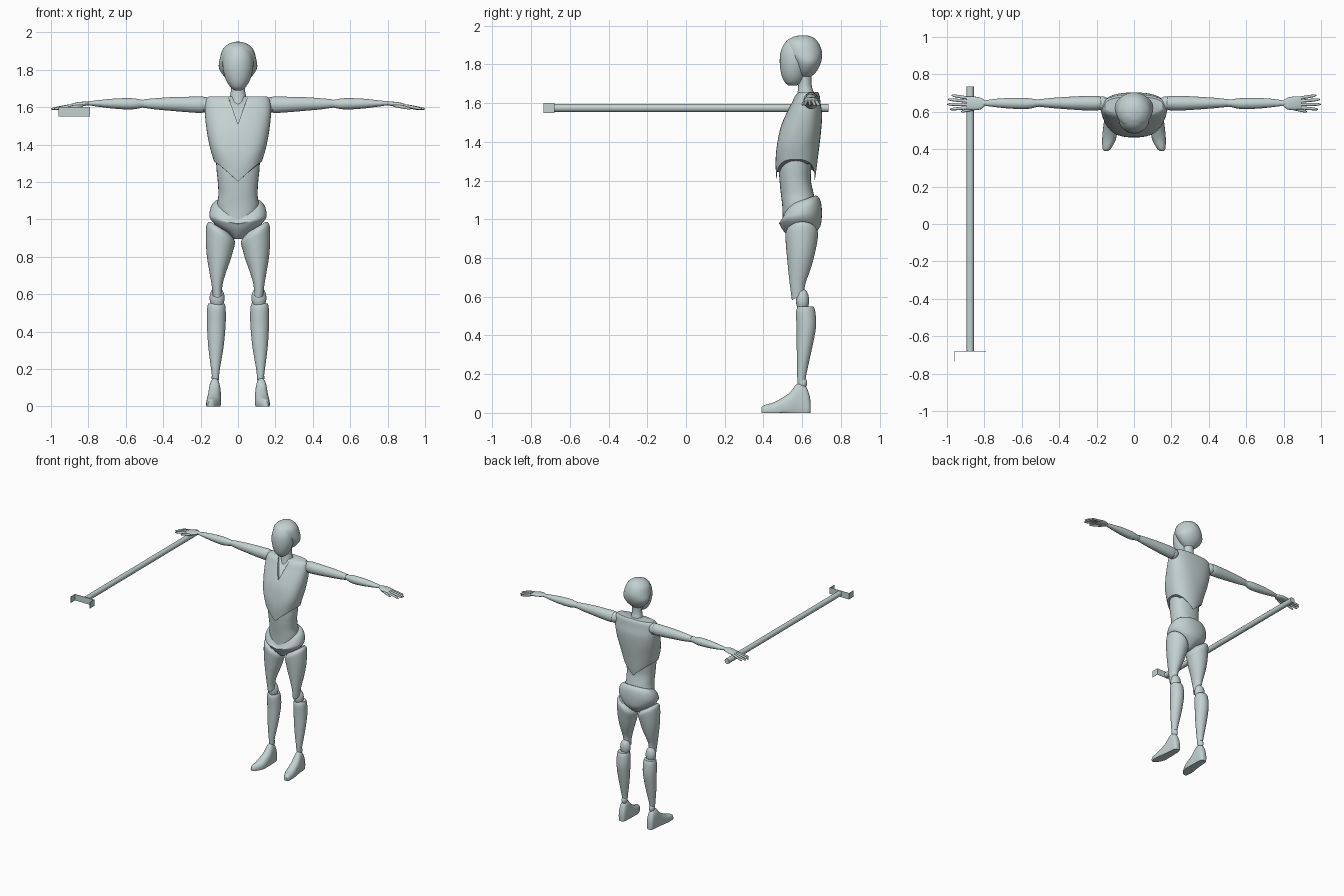
import bpy, bmesh, math
from mathutils import Vector

old = bpy.data.objects.get("Cube")
if old:
    bpy.data.objects.remove(old, do_unlink=True)

grey = bpy.data.materials.new("pale grey green")
grey.use_nodes = True
colour = (0.55, 0.64, 0.64, 1)
grey.diffuse_color = colour
grey.node_tree.nodes["Principled BSDF"].inputs["Base Color"].default_value = colour


def finish(name, bm, angle=40):
    bmesh.ops.recalc_face_normals(bm, faces=bm.faces)
    mesh = bpy.data.meshes.new(name)
    bm.to_mesh(mesh)
    bm.free()
    mesh.materials.append(grey)
    obj = bpy.data.objects.new(name, mesh)
    bpy.context.collection.objects.link(obj)
    bpy.ops.object.select_all(action='DESELECT')
    obj.select_set(True)
    bpy.context.view_layer.objects.active = obj
    bpy.ops.object.shade_smooth_by_angle(angle=math.radians(angle))
    return obj


def resample(keys, steps=4):
    """Smooth curve through the key sections."""
    out = []
    for i in range(len(keys) - 1):
        p0, p1 = keys[max(i - 1, 0)], keys[i]
        p2, p3 = keys[i + 1], keys[min(i + 2, len(keys) - 1)]
        for k in range(steps):
            t = k / steps
            out.append([b + 0.5 * t * (c - a + t * (2 * a - 5 * b + 4 * c - d + t * (3 * (b - c) + d - a)))
                        for a, b, c, d in zip(p0, p1, p2, p3)])
    return out + [list(keys[-1])]


def loft(name, axis, keys, sides=32, power=2, warp=None, flip=1):
    """Keys are (position, low, high, low, high) across the two other axes."""
    bm = bmesh.new()
    rings = []
    for s, a0, a1, b0, b1 in resample(keys):
        ring = []
        for k in range(sides):
            ang = math.tau * k / sides
            c, d = math.cos(ang), math.sin(ang)
            a = (a0 + a1) / 2 + (a1 - a0) / 2 * math.copysign(abs(c) ** (2 / power), c)
            b = (b0 + b1) / 2 + (b1 - b0) / 2 * math.copysign(abs(d) ** (2 / power), d)
            p = Vector({'x': (s, a, b), 'y': (a, s, b), 'z': (a, b, s)}[axis])
            if warp:
                p = warp(p)
            p.x *= flip
            ring.append(bm.verts.new(p))
        rings.append(ring)
    for lo, hi in zip(rings, rings[1:]):
        for k in range(sides):
            n = (k + 1) % sides
            bm.faces.new((lo[k], lo[n], hi[n], hi[k]))
    bm.faces.new(rings[0])
    bm.faces.new(rings[-1])
    return finish(name, bm)


def sym(keys):
    """Sections centred on x from (z, half width, back, front)."""
    return [(z, -w, w, y0, y1) for z, w, y0, y1 in keys]


def ball(name, centre, radii):
    bm = bmesh.new()
    bmesh.ops.create_uvsphere(bm, u_segments=20, v_segments=12, radius=1)
    bmesh.ops.scale(bm, vec=radii, verts=bm.verts)
    bmesh.ops.translate(bm, vec=centre, verts=bm.verts)
    return finish(name, bm)


def box(name, lo, hi):
    bm = bmesh.new()
    bmesh.ops.create_cube(bm, size=1)
    for v in bm.verts:
        v.co = [l + (c + 0.5) * (h - l) for c, l, h in zip(v.co, lo, hi)]
    return finish(name, bm)


def fade(value, start, end):
    t = min(max((value - start) / (end - start), 0), 1)
    return t * t * (3 - 2 * t)


# Head and neck
loft("face", 'z', sym([(1.69, .018, .53, .57), (1.71, .043, .508, .6), (1.75, .066, .492, .62),
                       (1.81, .081, .484, .64), (1.87, .079, .49, .65), (1.92, .058, .518, .64),
                       (1.945, .02, .56, .62)]))
loft("skull", 'z', sym([(1.735, .035, .585, .645), (1.765, .074, .57, .675), (1.81, .102, .55, .697),
                        (1.86, .097, .515, .703), (1.91, .081, .515, .685), (1.94, .047, .55, .655),
                        (1.95, .01, .59, .62)]))
loft("neck", 'z', sym([(1.58, .06, .56, .67), (1.65, .045, .575, .66), (1.7, .037, .58, .648),
                       (1.78, .04, .58, .65)]))


# Chest shell with a pointed lower edge front and back
def chest_edge(p):
    point = max(1 - abs(p.x) / .13, 0) ** 1.2
    p.z -= .11 * point * (1 - fade(p.z, 1.3, 1.5))
    return p


chest = loft("chest", 'z', sym([(1.31, .128, .468, .665), (1.38, .149, .463, .68), (1.46, .165, .482, .697),
                                (1.54, .175, .515, .703), (1.6, .177, .545, .695), (1.64, .17, .565, .69),
                                (1.658, .155, .585, .68)]), sides=48, power=2.5, warp=chest_edge)

# Neckline notch cut into the chest
bm = bmesh.new()
front = [bm.verts.new(c) for c in ((-.06, .4, 1.68), (.06, .4, 1.68), (0, .4, 1.51))]
rear = [bm.verts.new(c) for c in ((-.06, .6, 1.68), (.06, .6, 1.68), (0, .515, 1.51))]
bm.faces.new(front)
bm.faces.new(rear)
for i in range(3):
    j = (i + 1) % 3
    bm.faces.new((front[i], front[j], rear[j], rear[i]))
cutter = finish("neckline_cutter", bm)
cutter.hide_render = True
cut = chest.modifiers.new("neckline", 'BOOLEAN')
cut.operation, cut.object, cut.solver = 'DIFFERENCE', cutter, 'EXACT'
bpy.context.view_layer.objects.active = chest
bpy.ops.object.modifier_apply(modifier=cut.name)
bpy.data.objects.remove(cutter, do_unlink=True)

loft("abdomen", 'z', sym([(1.0, .1, .5, .67), (1.07, .112, .497, .672), (1.13, .105, .49, .66),
                          (1.2, .108, .483, .645), (1.27, .115, .48, .648), (1.36, .12, .49, .655)]), power=2.3)


# Pelvis, higher at the back and dipping at the front
def pelvis_edge(p):
    w = fade(p.z, .96, 1.08)
    dip = max(1 - abs(p.x) / .12, 0) * fade(.6 - p.y, 0, .08)
    p.z += w * (.35 * (p.y - .59) - .05 * dip)
    return p


loft("pelvis", 'z', sym([(.895, .022, .545, .625), (.925, .055, .515, .665), (.965, .115, .488, .694),
                         (1.01, .151, .48, .702), (1.05, .15, .488, .698), (1.08, .135, .5, .685),
                         (1.095, .115, .51, .67)]), sides=40, power=2.2, warp=pelvis_edge)


# Limb ends cut at a slant
def thigh_ends(p):
    p.z += .6 * (p.x - .095) * fade(p.z, .82, .95)
    p.z += .55 * (p.y - .58) * (1 - fade(p.z, .6, .75))
    return p


def foot_sole(p):
    p.z = max(p.z, 0)
    return p


for side, f in (("left", 1), ("right", -1)):
    # Legs
    loft(side + "_thigh", 'z', [(.6, .085, .135, .547, .61), (.65, .083, .141, .54, .616),
                                (.72, .063, .153, .53, .637), (.8, .035, .166, .522, .66),
                                (.88, .018, .172, .515, .677), (.93, .018, .168, .515, .682),
                                (.955, .035, .15, .535, .665)], warp=thigh_ends, flip=f)
    ball(side + "_knee", (f * .112, .602, .58), (.04, .034, .06))
    loft(side + "_shin", 'z', [(.15, .102, .138, .577, .615), (.2, .097, .144, .574, .622),
                               (.32, .077, .159, .572, .648), (.44, .066, .166, .571, .671),
                               (.52, .066, .165, .568, .668), (.55, .072, .16, .578, .658)], flip=f)
    ball(side + "_ankle", (f * .121, .602, .155), (.02, .024, .03))
    loft(side + "_foot", 'y', [(.39, .14, .16, -.01, .028), (.405, .122, .168, -.02, .04),
                               (.46, .095, .17, -.025, .058), (.53, .09, .163, -.03, .1),
                               (.575, .092, .157, -.04, .15), (.615, .094, .153, -.04, .14),
                               (.635, .1, .148, -.03, .1), (.643, .11, .138, -.01, .06)],
         power=2.3, warp=foot_sole, flip=f)
    # Arms
    ball(side + "_shoulder", (f * .172, .645, 1.612), (.04, .038, .042))
    loft(side + "_upper_arm", 'x', [(.172, .625, .665, 1.6, 1.645), (.185, .609, .683, 1.571, 1.656),
                                    (.25, .607, .685, 1.572, 1.656), (.35, .613, .68, 1.58, 1.654),
                                    (.44, .62, .674, 1.588, 1.648), (.505, .627, .667, 1.597, 1.642)], flip=f)
    ball(side + "_elbow", (f * .513, .646, 1.619), (.022, .02, .021))
    loft(side + "_forearm", 'x', [(.515, .627, .665, 1.597, 1.64), (.57, .615, .673, 1.588, 1.648),
                                  (.66, .617, .674, 1.592, 1.646), (.75, .626, .668, 1.603, 1.637),
                                  (.795, .632, .66, 1.61, 1.632)], flip=f)
    ball(side + "_wrist", (f * .8, .646, 1.62), (.018, .014, .012))
    loft(side + "_palm", 'x', [(.795, .635, .658, 1.612, 1.628), (.82, .613, .675, 1.607, 1.63),
                               (.86, .61, .682, 1.603, 1.626), (.895, .614, .682, 1.601, 1.617)],
         sides=20, power=2.5, flip=f)
    # Fingers fan out and droop a little, root and tip given as x, y, z
    digits = {"little": ((.885, .673, 1.608), (.975, .688, 1.588)),
              "ring": ((.885, .656, 1.61), (.995, .666, 1.588)),
              "middle": ((.885, .638, 1.61), (1, .64, 1.59)),
              "index": ((.885, .622, 1.609), (.985, .613, 1.59)),
              "thumb": ((.83, .622, 1.61), (.925, .6, 1.592))}
    for digit, (root, tip) in digits.items():
        keys = []
        for t, r in ((0, .008), (.4, .0085), (.85, .007), (1, .002)):
            x, y, z = Vector(root).lerp(Vector(tip), t)
            keys.append((x, y - r, y + r, z - r, z + r))
        loft(side + "_" + digit + "_finger", 'x', keys, sides=10, flip=f)

# Pole under the right hand, with a thin bracket at its front end
loft("pole", 'y', [(-.68, -.896, -.855, 1.554, 1.596), (.735, -.896, -.855, 1.554, 1.596)], sides=12)
box("bracket_plate", (-.96, -.682, 1.55), (-.79, -.68, 1.6))
for name, x in (("bracket_outer_flap", -.96), ("bracket_inner_flap", -.792)):
    box(name, (x, -.735, 1.55), (x + .002, -.68, 1.6))
